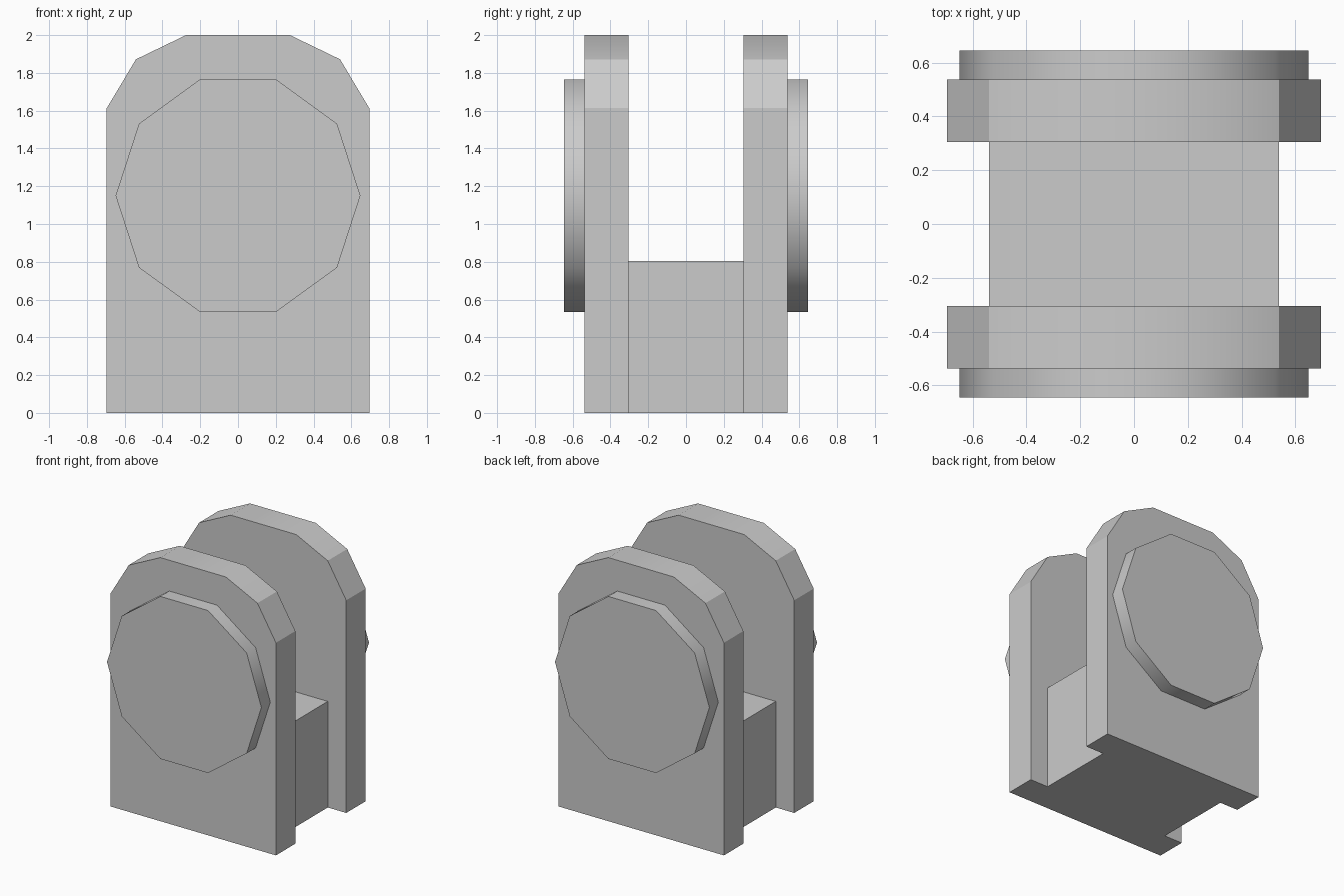
import bpy
import bmesh
from math import cos, sin, pi, radians

cube = bpy.data.objects.get("Cube")
if cube:
    bpy.data.objects.remove(cube, do_unlink=True)

grey = bpy.data.materials.new("plain_grey")
grey.use_nodes = True
colour = (0.6, 0.6, 0.6, 1)
grey.diffuse_color = colour
grey.node_tree.nodes["Principled BSDF"].inputs["Base Color"].default_value = colour


def extrude_profile(name, profile, y0, y1, smooth_angle=None):
    """Extrude an x-z outline from y0 to y1."""
    bm = bmesh.new()
    face = bm.faces.new([bm.verts.new((x, y0, z)) for x, z in profile])
    result = bmesh.ops.extrude_face_region(bm, geom=[face])
    verts = [g for g in result["geom"] if isinstance(g, bmesh.types.BMVert)]
    bmesh.ops.translate(bm, verts=verts, vec=(0, y1 - y0, 0))
    bmesh.ops.recalc_face_normals(bm, faces=bm.faces)
    mesh = bpy.data.meshes.new(name)
    bm.to_mesh(mesh)
    bm.free()
    mesh.materials.append(grey)
    obj = bpy.data.objects.new(name, mesh)
    bpy.context.collection.objects.link(obj)
    if smooth_angle:
        bpy.ops.object.select_all(action="DESELECT")
        obj.select_set(True)
        bpy.context.view_layer.objects.active = obj
        bpy.ops.object.shade_smooth_by_angle(angle=radians(smooth_angle))
    return obj


# Outlines: arched plate, ten-sided boss and rectangular base
half_arch = [(0.695, 0), (0.695, 1.613), (0.54, 1.872), (0.275, 2)]
arch = half_arch + [(-x, z) for x, z in reversed(half_arch)]
boss = [(0.648 * cos(i * pi / 5), 1.15 + 0.648 * sin(i * pi / 5)) for i in range(10)]
base = [(-0.54, 0), (0.54, 0), (0.54, 0.805), (-0.54, 0.805)]

# Base block joining the two upright plates
extrude_profile("base_block", base, -0.305, 0.305)

# Upright plate and outer boss on each side
for side, s in (("front", -1), ("back", 1)):
    extrude_profile(side + "_plate", arch, s * 0.305, s * 0.538, 30)
    extrude_profile(side + "_boss", boss, s * 0.538, s * 0.645, 40)
